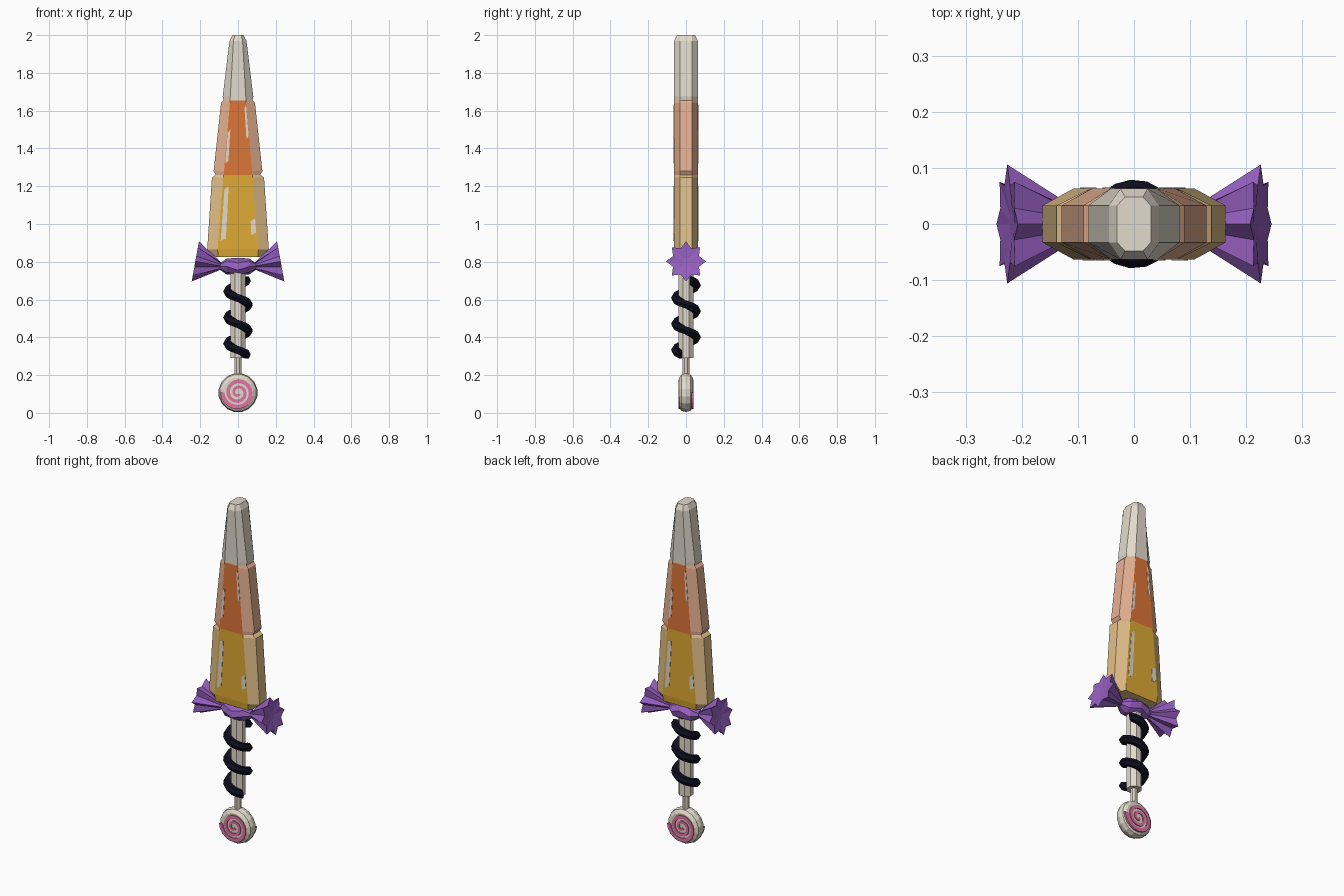
import bpy, bmesh
from math import sin, cos, pi, radians

cube = bpy.data.objects.get("Cube")
if cube:
    bpy.data.objects.remove(cube, do_unlink=True)


def material(name, *rgb):
    lin = [((c / 255 + 0.055) / 1.055) ** 2.4 for c in rgb] + [1]
    m = bpy.data.materials.new(name)
    m.use_nodes = True
    m.diffuse_color = lin
    bsdf = m.node_tree.nodes["Principled BSDF"]
    bsdf.inputs["Base Color"].default_value = lin
    bsdf.inputs["Roughness"].default_value = 0.7
    return m


CREAM = material("cream", 226, 218, 203)
YELLOW = material("yellow", 222, 170, 52)
ORANGE = material("orange", 222, 118, 55)
TAN = material("pale_yellow", 227, 192, 138)
PEACH = material("peach", 230, 177, 146)
PURPLE = material("purple", 150, 95, 192)
DARK = material("midnight", 14, 14, 30)
PINK = material("pink", 224, 115, 162)


def finish(name, bm, mats):
    bmesh.ops.recalc_face_normals(bm, faces=bm.faces)
    mesh = bpy.data.meshes.new(name)
    bm.to_mesh(mesh)
    bm.free()
    for m in mats:
        mesh.materials.append(m)
    ob = bpy.data.objects.new(name, mesh)
    bpy.context.scene.collection.objects.link(ob)
    return ob


def loft(name, rings, *mats):
    """Skin a list of equal-length point rings and cap both ends."""
    bm = bmesh.new()
    loops = [[bm.verts.new(p) for p in ring] for ring in rings]
    n = len(loops[0])
    for a, b in zip(loops, loops[1:]):
        for i in range(n):
            j = (i + 1) % n
            bm.faces.new((a[i], a[j], b[j], b[i]))
    bm.faces.new(loops[0])
    bm.faces.new(loops[-1])
    return finish(name, bm, mats)


def angles(n, start=0.0):
    return [start + 2 * pi * i / n for i in range(n)]


# Blade: chamfered cross-sections (height, half width, flat half width, half depth)
sections = [
    (0.825, 0.118, 0.105, 0.058), (0.865, 0.163, 0.108, 0.063),
    (1.245, 0.138, 0.078, 0.063), (1.26, 0.118, 0.076, 0.063),
    (1.28, 0.129, 0.074, 0.063), (1.64, 0.090, 0.043, 0.063),
    (1.655, 0.077, 0.042, 0.063), (1.675, 0.081, 0.041, 0.063),
    (1.97, 0.045, 0.024, 0.063), (2.0, 0.030, 0.016, 0.048),
]


def blade_ring(z, w, f, d):
    s = 0.033
    return [(f, -d, z), (w, -s, z), (w, s, z), (f, d, z),
            (-f, d, z), (-w, s, z), (-w, -s, z), (-f, -d, z)]


blade = loft("blade", [blade_ring(*s) for s in sections],
             YELLOW, TAN, ORANGE, PEACH, CREAM)
for p in blade.data.polygons:
    z = p.center.z
    side = 0 if abs(p.normal.y) > 0.95 else 1
    p.material_index = 4 if z > 1.65 else (2 + side if z > 1.255 else side)


# Gloss marks: thin plates following the blade taper, on both faces
def flat_width(z):
    return 0.108 - (z - 0.865) * 0.084


marks = [(0.91, 1.20, -0.88, -0.62), (0.94, 1.03, 0.70, 0.96),
         (1.32, 1.50, -0.97, -0.74), (1.45, 1.63, 0.76, 0.98)]
for side, label in ((1, "front"), (-1, "back")):
    for k, (z0, z1, u0, u1) in enumerate(marks):
        slant = 0.015
        corners = [(u0, z0), (u1, z0 + slant), (u1, z1), (u0, z1 - slant)]
        loft(f"gloss_{label}_{k + 1}",
             [[(side * u * flat_width(z), -side * y, z) for u, z in corners]
              for y in (0.062, 0.065)], CREAM)

# Guard: faceted wrapped sweet in the middle
loft("guard_knot",
     [[(x, 1.3 * r * cos(a), 0.775 + r * sin(a)) for a in angles(8, turn)]
      for x, r, turn in ((-0.1, 0.014, 0), (-0.06, 0.042, 0),
                         (0, 0.050, pi / 8), (0.06, 0.042, 0), (0.1, 0.014, 0))],
     PURPLE)

# Guard: pleated, tilted wrapper fans at each end
for side, label in ((1, "left"), (-1, "right")):
    neck, rim, hollow = [], [], []
    for i, a in enumerate(angles(16)):
        tip = 0.106 if i % 2 == 0 else 0.074
        c, s = cos(a), sin(a)
        neck.append((side * 0.085, 0.016 * c, 0.777 + 0.016 * s))
        rim.append((side * (0.226 - 0.18 * tip * s), tip * c, 0.802 + tip * s))
        hollow.append((side * (0.218 - 0.004 * s), 0.02 * c, 0.802 + 0.02 * s))
    loft(f"wrapper_fan_{label}", [neck, rim, hollow], PURPLE)


# Grip and stick
def column(name, z0, z1, r, n):
    loft(name, [[(r * cos(a), r * sin(a), z) for a in angles(n, pi / n)]
                for z in (z0, z1)], CREAM)


column("grip", 0.29, 0.76, 0.042, 8)
column("stick", 0.19, 0.30, 0.019, 8)

# Dark twist winding down the grip
coil = []
steps = 48
start, end = radians(30), radians(30 + 360 * 2.83)
for i in range(steps + 1):
    t = i / steps
    a = start + (end - start) * t
    z = 0.70 - 0.39 * t
    coil.append([((0.054 + 0.025 * cos(b)) * cos(a),
                  (0.054 + 0.025 * cos(b)) * sin(a),
                  z + 0.025 * sin(b)) for b in angles(6)])
loft("grip_twist", coil, DARK)

# Lollipop pommel
CZ = 0.107
loft("lollipop",
     [[(r * cos(a), y, CZ + r * sin(a)) for a in angles(16, pi / 16)]
      for r, y in ((0.08, -0.036), (0.098, -0.024), (0.104, 0),
                   (0.098, 0.024), (0.08, 0.036))], CREAM)

# Pink swirl on both faces of the lollipop
for side, label in ((1, "front"), (-1, "back")):
    rings = []
    for i in range(49):
        t = i / 48
        a = pi + t * 2 * pi * 2.4
        mid = 0.083 - 0.073 * t
        half = 0.0115 - 0.005 * t
        rings.append([(side * r * cos(a), -side * y, CZ + r * sin(a))
                      for r, y in ((mid - half, 0.030), (mid + half, 0.030),
                                   (mid + half, 0.041), (mid - half, 0.041))])
    loft(f"swirl_{label}", rings, PINK)
